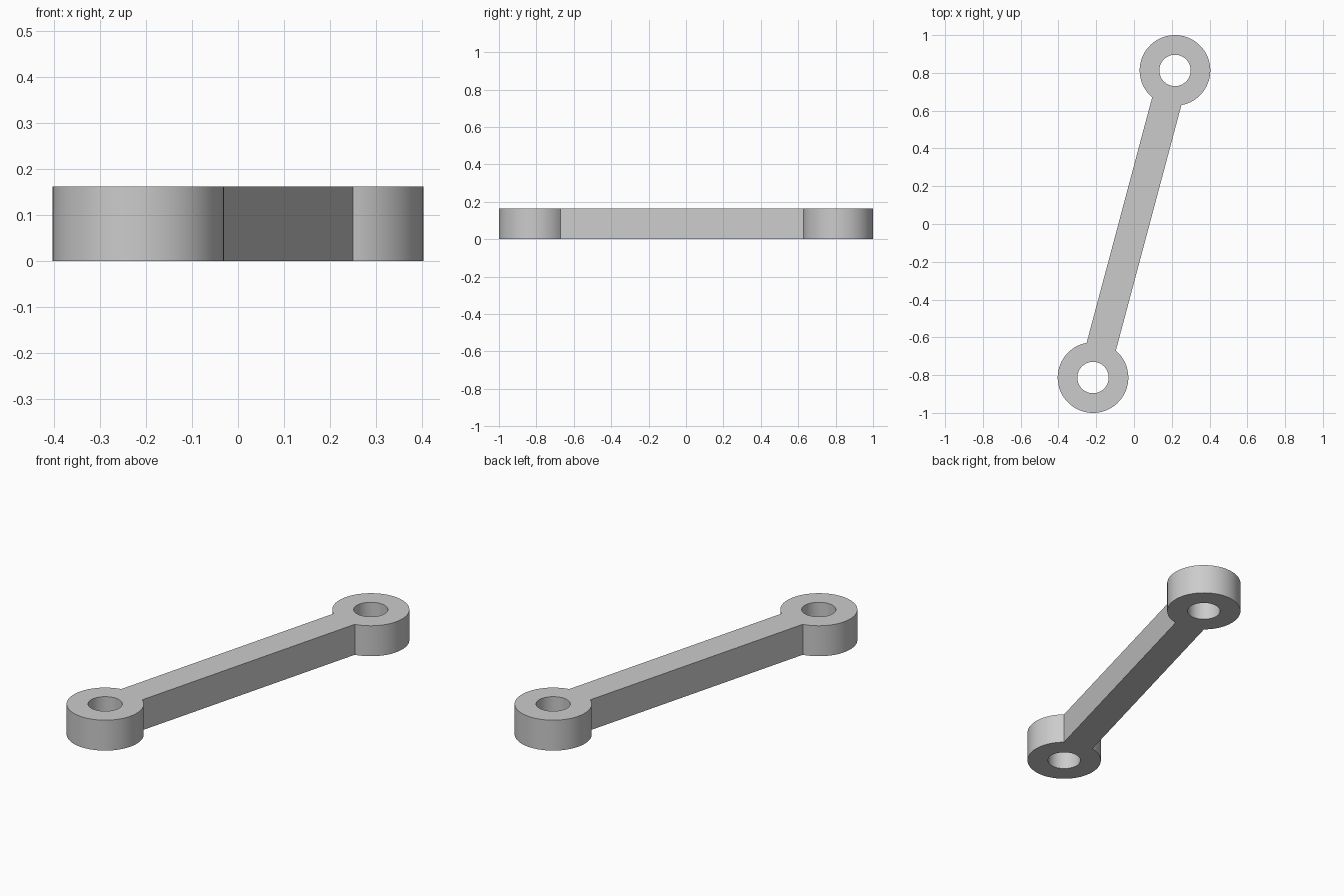
import bpy
import bmesh
from math import asin, atan2, cos, hypot, pi, sin
from mathutils import Matrix

if "Cube" in bpy.data.objects:
    bpy.data.objects.remove(bpy.data.objects["Cube"], do_unlink=True)

EYE_X, EYE_Y = 0.217, 0.813      # centre of the upper eye
EYE_R, HOLE_R = 0.187, 0.083
BAR_HALF = 0.08
HEIGHT = 0.163
SEGMENTS = 64

half_length = hypot(EYE_X, EYE_Y)
tilt = atan2(EYE_Y, EYE_X)
neck = asin(BAR_HALF / EYE_R)


def arc(cx, radius, start, end, count):
    step = (end - start) / count
    return [(cx + radius * cos(start + i * step), radius * sin(start + i * step))
            for i in range(count + 1)]


def add_loop(bm, points):
    verts = [bm.verts.new((x, y, 0)) for x, y in points]
    return [bm.edges.new((a, b)) for a, b in zip(verts, verts[1:] + verts[:1])]


# Outline along the x axis: two round eyes joined by a straight bar, with bores
bm = bmesh.new()
outline = (arc(half_length, EYE_R, neck - pi, pi - neck, SEGMENTS)
           + arc(-half_length, EYE_R, neck, 2 * pi - neck, SEGMENTS))
edges = add_loop(bm, outline)
for side in (-1, 1):
    edges += add_loop(bm, arc(side * half_length, HOLE_R, 0, 2 * pi, SEGMENTS)[:-1])
bmesh.ops.triangle_fill(bm, edges=edges, use_beauty=True)

# Thicken and swing into place
top = bmesh.ops.extrude_face_region(bm, geom=bm.faces[:], use_keep_orig=True)
top_verts = [g for g in top["geom"] if isinstance(g, bmesh.types.BMVert)]
bmesh.ops.translate(bm, verts=top_verts, vec=(0, 0, HEIGHT))
bmesh.ops.recalc_face_normals(bm, faces=bm.faces[:])
bmesh.ops.rotate(bm, verts=bm.verts[:], matrix=Matrix.Rotation(tilt, 3, "Z"))

mesh = bpy.data.meshes.new("link_arm")
bm.to_mesh(mesh)
bm.free()
link_arm = bpy.data.objects.new("link_arm", mesh)
bpy.context.collection.objects.link(link_arm)

# Plain grey finish
grey = bpy.data.materials.new("light_grey")
grey.use_nodes = True
colour = (0.6, 0.6, 0.6, 1)
grey.diffuse_color = colour
grey.node_tree.nodes["Principled BSDF"].inputs["Base Color"].default_value = colour
mesh.materials.append(grey)

bpy.context.view_layer.objects.active = link_arm
link_arm.select_set(True)
bpy.ops.object.shade_smooth_by_angle(angle=pi / 6)
